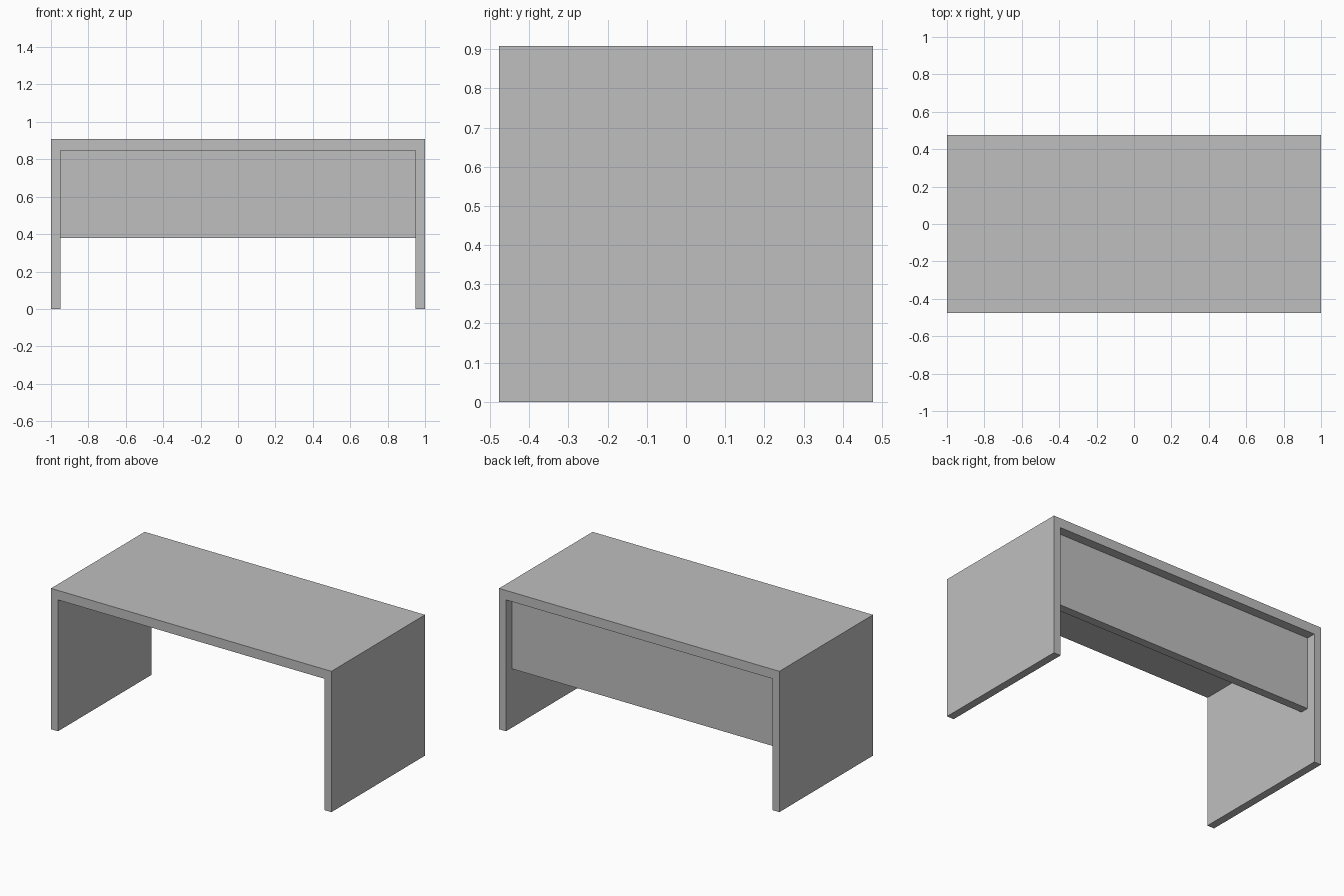
import bpy
import bmesh
from mathutils import Vector

cube = bpy.data.objects.get("Cube")
if cube:
    bpy.data.objects.remove(cube, do_unlink=True)

HALF_W, HALF_D, HEIGHT = 1.0, 0.477, 0.908
SIDE_T, TOP_T = 0.05, 0.061
INNER_X, UNDERSIDE = HALF_W - SIDE_T, HEIGHT - TOP_T
PANEL_BOTTOM, PANEL_T, PANEL_INSET = 0.38, 0.055, 0.06

grey = bpy.data.materials.new("plain_grey")
grey.use_nodes = True
colour = (0.52, 0.52, 0.52, 1.0)
grey.diffuse_color = colour
grey.node_tree.nodes["Principled BSDF"].inputs["Base Color"].default_value = colour


def extrude_profile(name, points, y_front, y_back):
    """Extrude a front (x, z) outline from y_front to y_back."""
    bm = bmesh.new()
    face = bm.faces.new([bm.verts.new((x, y_front, z)) for x, z in points])
    result = bmesh.ops.extrude_face_region(bm, geom=[face], use_keep_orig=True)
    verts = [v for v in result["geom"] if isinstance(v, bmesh.types.BMVert)]
    bmesh.ops.translate(bm, verts=verts, vec=Vector((0, y_back - y_front, 0)))
    bmesh.ops.recalc_face_normals(bm, faces=bm.faces)
    mesh = bpy.data.meshes.new(name)
    bm.to_mesh(mesh)
    bm.free()
    mesh.materials.append(grey)
    obj = bpy.data.objects.new(name, mesh)
    bpy.context.collection.objects.link(obj)
    return obj


# Desk top and both side panels as one continuous arch
half = [(HALF_W, HEIGHT), (HALF_W, 0), (INNER_X, 0), (INNER_X, UNDERSIDE)]
outline = half + [(-x, z) for x, z in reversed(half)]
extrude_profile("desk_top_and_sides", outline, -HALF_D, HALF_D)

# Privacy panel, set in from the back edge
panel_back = HALF_D - PANEL_INSET
panel = [(-INNER_X, PANEL_BOTTOM), (INNER_X, PANEL_BOTTOM),
         (INNER_X, UNDERSIDE), (-INNER_X, UNDERSIDE)]
extrude_profile("back_panel", panel, panel_back - PANEL_T, panel_back)
